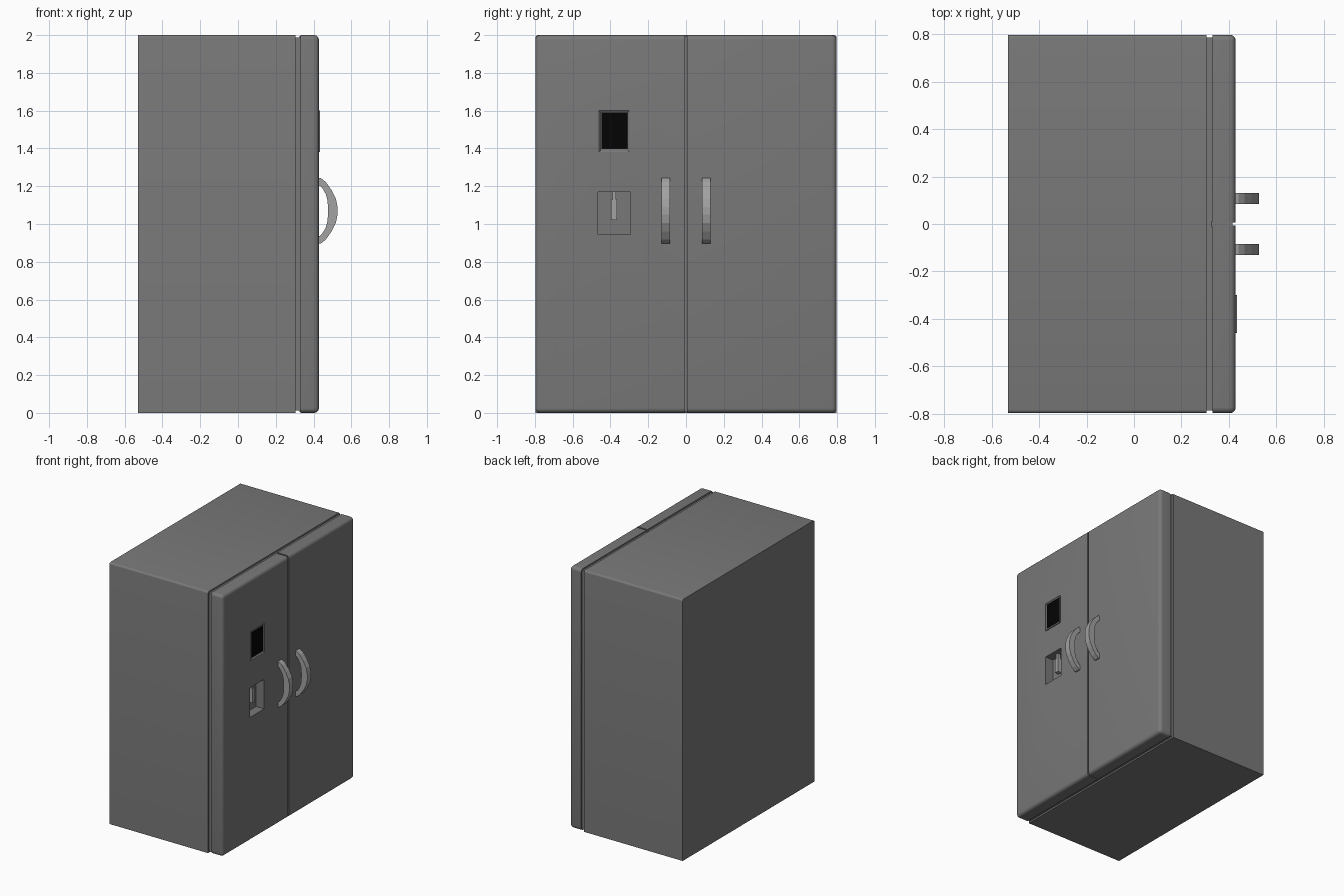
import bpy, bmesh, math

if "Cube" in bpy.data.objects:
    bpy.data.objects.remove(bpy.data.objects["Cube"])

DARK = (0.19, 0.19, 0.19, 1)
STEEL = (0.36, 0.36, 0.36, 1)
BLACK = (0.001, 0.001, 0.001, 1)


def finish(bm, name, color=DARK):
    bmesh.ops.recalc_face_normals(bm, faces=bm.faces)
    mesh = bpy.data.meshes.new(name)
    bm.to_mesh(mesh)
    bm.free()
    obj = bpy.data.objects.new(name, mesh)
    bpy.context.collection.objects.link(obj)
    mat = bpy.data.materials.new(name + "_colour")
    mat.diffuse_color = color
    mat.use_nodes = True
    mat.node_tree.nodes["Principled BSDF"].inputs["Base Color"].default_value = mat.diffuse_color
    mesh.materials.append(mat)
    return obj


def box_bm(x, y, z):
    bm = bmesh.new()
    bmesh.ops.create_cube(bm, size=1)
    for v in bm.verts:
        v.co = [lim[0] if c < 0 else lim[1] for c, lim in zip(v.co, (x, y, z))]
    return bm


def round_edges(bm, test, radius, segments=5):
    edges = [e for e in bm.edges if test(*[v.co for v in e.verts])]
    bmesh.ops.bevel(bm, geom=edges, offset=radius, segments=segments,
                    profile=0.5, affect='EDGES')


def box(name, x, y, z, color=DARK):
    return finish(box_bm(x, y, z), name, color)


def smooth(obj):
    bpy.ops.object.select_all(action='DESELECT')
    obj.select_set(True)
    bpy.context.view_layer.objects.active = obj
    bpy.ops.object.shade_smooth_by_angle(angle=math.radians(30))


# cabinet with softened top side edges
bm = box_bm((-0.53, 0.305), (-0.797, 0.797), (0, 2))
round_edges(bm, lambda a, b: abs(a.x - b.x) > 0.1 and a.z > 1, 0.015, 4)
smooth(finish(bm, "cabinet"))

# recessed seal behind the doors and in the seam between them
box("door_seal", (0.30, 0.335), (-0.785, 0.785), (0.012, 1.988))
box("centre_seal", (0.325, 0.415), (-0.012, 0.012), (0.005, 1.995))

# doors: front edges and outer corners rounded
doors = {}
for side, s in (("left", -1), ("right", 1)):
    bm = box_bm((0.33, 0.428), sorted((s * 0.006, s * 0.797)), (0, 2))
    round_edges(bm, lambda a, b: (a.x > 0.4 and b.x > 0.4 and max(abs(a.y), abs(b.y)) > 0.1)
                or (abs(a.x - b.x) > 0.01 and abs(a.y) > 0.1), 0.025)
    doors[side] = finish(bm, side + "_door")

# dispenser recess cut into the left door
cutter = box("recess_cutter", (0.36, 0.5), (-0.465, -0.295), (0.945, 1.17))
cutter.hide_render = True
mod = doors["left"].modifiers.new("recess", 'BOOLEAN')
mod.operation = 'DIFFERENCE'
mod.solver = 'EXACT'
mod.object = cutter
bpy.context.view_layer.objects.active = doors["left"]
bpy.ops.object.modifier_apply(modifier=mod.name)
bpy.data.objects.remove(cutter)
for door in doors.values():
    smooth(door)

# dispenser nozzle and lever
box("dispenser_nozzle", (0.372, 0.395), (-0.388, -0.370), (1.12, 1.172), STEEL)
box("dispenser_lever", (0.366, 0.40), (-0.396, -0.364), (1.02, 1.13), STEEL)

# display frame with a sunken panel, and black screen
bm = box_bm((0.42, 0.434), (-0.46, -0.30), (1.38, 1.60))
front = max(bm.faces, key=lambda f: f.calc_center_median().x)
bmesh.ops.inset_region(bm, faces=[front], thickness=0.012)
for v in front.verts:
    v.co.x -= 0.006
finish(bm, "display_frame")
box("display_screen", (0.422, 0.431), (-0.447, -0.311), (1.396, 1.588), BLACK)

# curved handles: half profile (x, height from middle) mirrored, then extruded
outer = [(0.42, 0.175), (0.44, 0.172), (0.465, 0.152), (0.495, 0.11), (0.518, 0.065), (0.527, 0.02)]
inner = [(0.476, 0.02), (0.474, 0.055), (0.464, 0.09), (0.445, 0.122), (0.42, 0.143)]
half = outer + inner
profile = outer + [(x, -z) for x, z in outer[::-1] + inner[::-1]] + inner
for side, y in (("left", -0.13), ("right", 0.085)):
    bm = bmesh.new()
    face = bm.faces.new([bm.verts.new((x, y, 1.07 + z)) for x, z in profile])
    ext = bmesh.ops.extrude_face_region(bm, geom=[face])
    for v in ext["geom"]:
        if isinstance(v, bmesh.types.BMVert):
            v.co.y += 0.045
    finish(bm, side + "_handle", STEEL)
